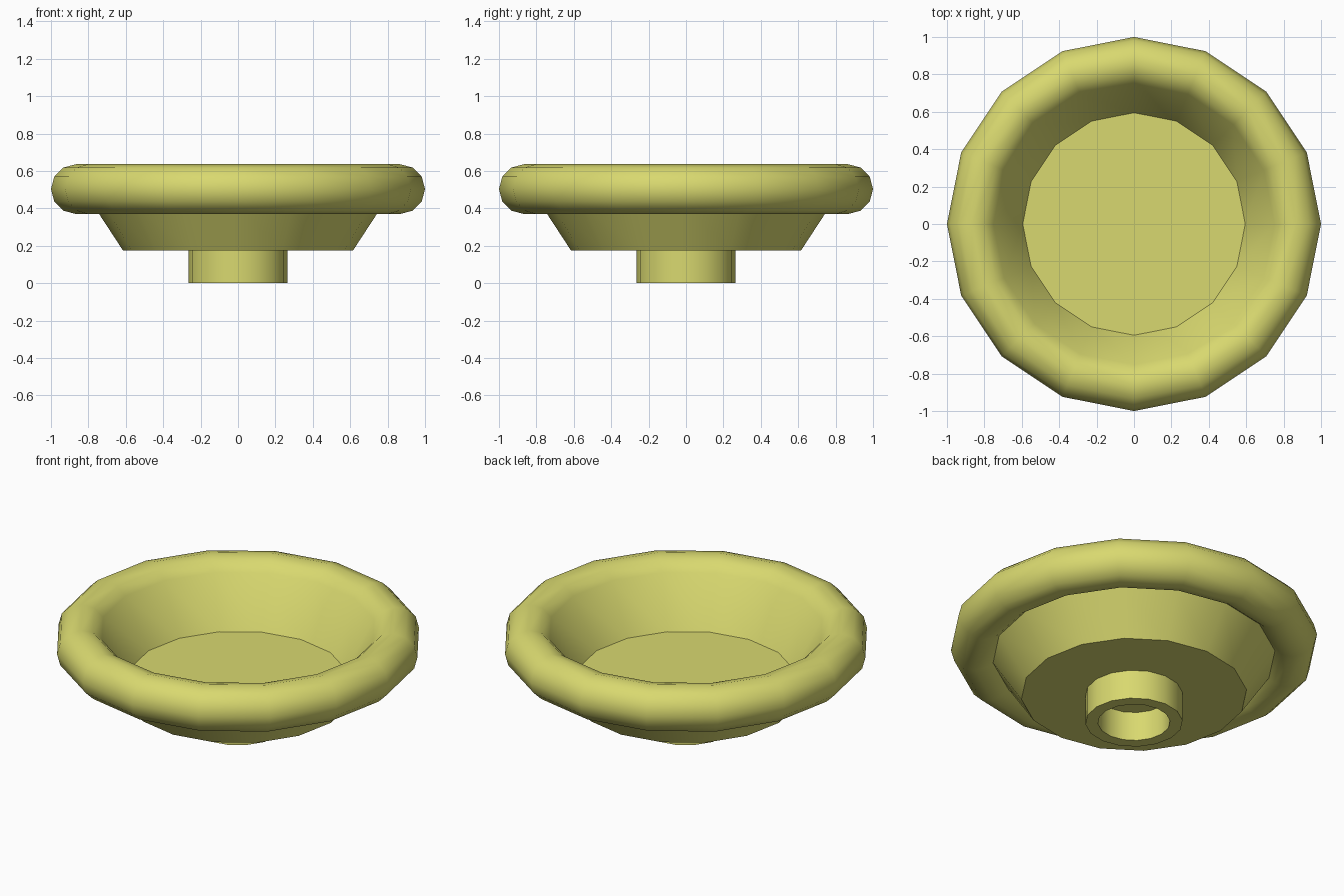
import bpy
import bmesh
from math import cos, sin, radians, pi
from mathutils import Vector

cube = bpy.data.objects.get("Cube")
if cube:
    bpy.data.objects.remove(cube, do_unlink=True)

SIDES = 16

# Single yellow material
COLOUR = (0.69, 0.69, 0.16, 1.0)
yellow = bpy.data.materials.new("soft_yellow")
yellow.use_nodes = True
yellow.diffuse_color = COLOUR
for node in yellow.node_tree.nodes:
    if node.type == "BSDF_PRINCIPLED":
        node.inputs["Base Color"].default_value = COLOUR


def lathe(name, profile, closed=False):
    """Turn a (radius, height) profile around the z axis."""
    bm = bmesh.new()
    verts = [bm.verts.new((r, 0, z)) for r, z in profile]
    edges = [bm.edges.new(pair) for pair in zip(verts, verts[1:])]
    if closed:
        edges.append(bm.edges.new((verts[-1], verts[0])))
    bmesh.ops.spin(bm, geom=verts + edges, cent=Vector(), axis=(0, 0, 1),
                   angle=2 * pi, steps=SIDES)
    bmesh.ops.remove_doubles(bm, verts=bm.verts, dist=0.0005)
    bmesh.ops.recalc_face_normals(bm, faces=bm.faces)
    mesh = bpy.data.meshes.new(name)
    bm.to_mesh(mesh)
    bm.free()
    mesh.materials.append(yellow)
    obj = bpy.data.objects.new(name, mesh)
    bpy.context.collection.objects.link(obj)
    bpy.ops.object.select_all(action="DESELECT")
    obj.select_set(True)
    bpy.context.view_layer.objects.active = obj
    bpy.ops.object.shade_smooth_by_angle(angle=radians(40))
    return obj


# Dish: flat floor, sloped wall, rolled rim and underside
RIM_RADIUS, RIM_HEIGHT, ROLL = 0.867, 0.503, 0.133
rolled_rim = [(RIM_RADIUS + ROLL * cos(radians(a)),
               RIM_HEIGHT + ROLL * sin(radians(a)))
              for a in range(150, -121, -30)]
lathe("dish", [(0, 0.285), (0.595, 0.285)] + rolled_rim
      + [(0.77, 0.412), (0.615, 0.175), (0, 0.175)])

# Hollow mounting collar below the dish
lathe("collar", [(0.197, 0.18), (0.197, 0), (0.265, 0), (0.265, 0.18)],
      closed=True)
